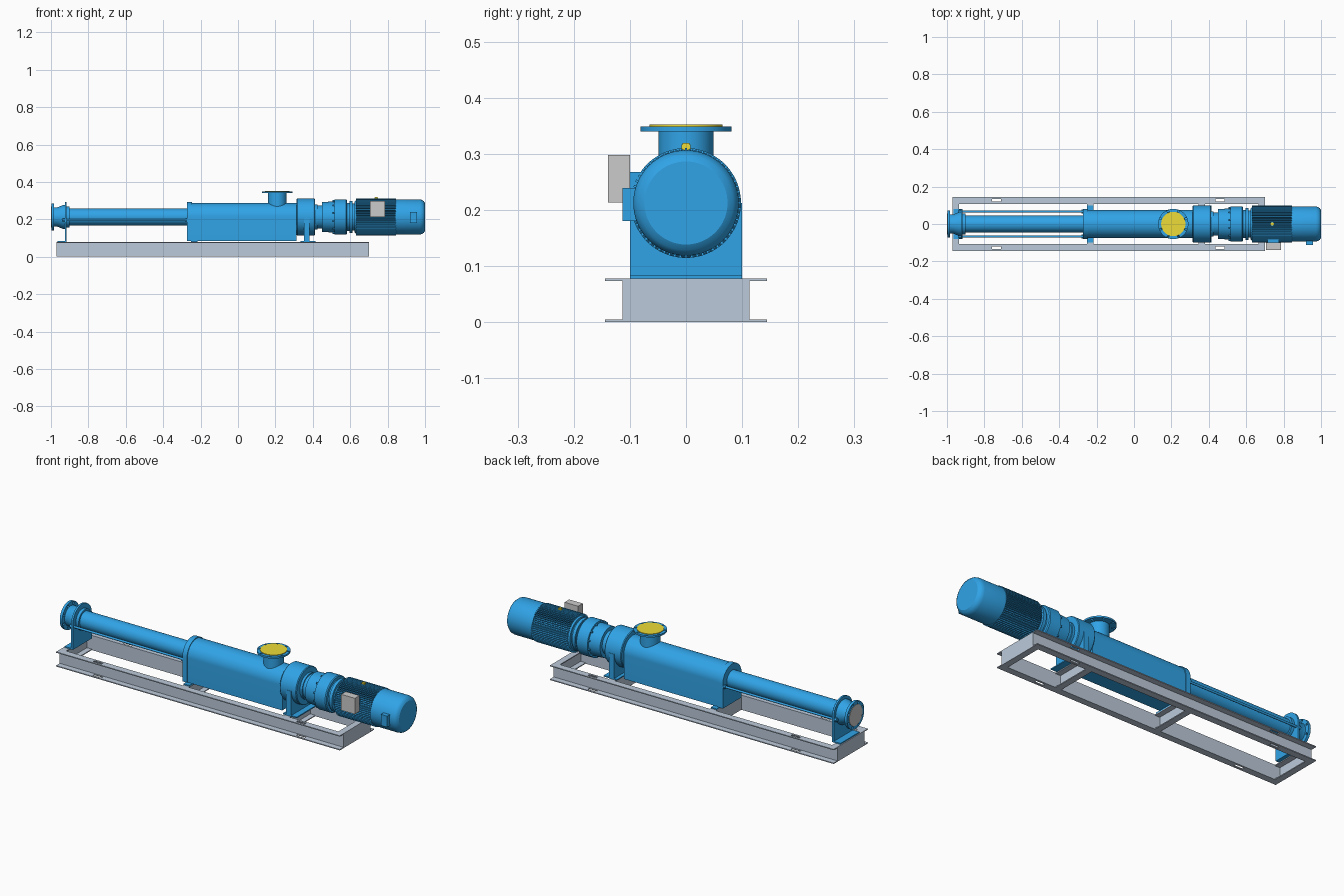
import bpy, bmesh
from math import sin, cos, pi, radians
from mathutils import Matrix

if "Cube" in bpy.data.objects:
    bpy.data.objects.remove(bpy.data.objects["Cube"])

AX = 0.2125  # height of the pump axis


def material(name, rgb):
    m = bpy.data.materials.new(name)
    m.diffuse_color = (*rgb, 1)
    m.use_nodes = True
    m.node_tree.nodes["Principled BSDF"].inputs["Base Color"].default_value = m.diffuse_color
    return m


BLUE = material("blue_paint", (0.03, 0.37, 0.80))
STEEL = material("frame_steel", (0.50, 0.59, 0.70))
GREY = material("grey", (0.65, 0.65, 0.65))
YELLOW = material("yellow", (0.85, 0.72, 0.04))


def finish(name, bm, mat, smooth=True):
    bmesh.ops.remove_doubles(bm, verts=bm.verts, dist=1e-6)
    bmesh.ops.recalc_face_normals(bm, faces=bm.faces)
    me = bpy.data.meshes.new(name)
    bm.to_mesh(me)
    bm.free()
    ob = bpy.data.objects.new(name, me)
    bpy.context.collection.objects.link(ob)
    if mat:
        me.materials.append(mat)
    if smooth:
        bpy.ops.object.select_all(action='DESELECT')
        ob.select_set(True)
        bpy.context.view_layer.objects.active = ob
        bpy.ops.object.shade_smooth_by_angle(angle=radians(30))
    return ob


def box(name, x, y, z, mat):
    bm = bmesh.new()
    bmesh.ops.create_cube(bm, size=1)
    for v in bm.verts:
        v.co = [lo + (c + 0.5) * (hi - lo) for c, (lo, hi) in zip(v.co, (x, y, z))]
    return finish(name, bm, mat, False)


def prism(name, pts, x0, x1, mat, smooth=True):
    """Extrude a (y, z) outline from x0 to x1."""
    bm = bmesh.new()
    f = bm.faces.new([bm.verts.new((x0, y, z)) for y, z in pts])
    ext = bmesh.ops.extrude_face_region(bm, geom=[f])["geom"]
    bmesh.ops.translate(bm, vec=(x1 - x0, 0, 0),
                        verts=[v for v in ext if isinstance(v, bmesh.types.BMVert)])
    return finish(name, bm, mat, smooth)


def lathe(name, prof, mat, centre=(0, 0, AX), upright=False, n=64):
    """Revolve (along, radius) points round the x axis, or z if upright."""
    prof = [(prof[0][0], 0)] + prof + [(prof[-1][0], 0)]
    cx, cy, cz = centre
    bm = bmesh.new()
    rings = []
    for h, r in prof:
        ring = []
        for i in range(n if r else 1):
            a, b = r * cos(2 * pi * i / n), r * sin(2 * pi * i / n)
            ring.append(bm.verts.new((cx + a, cy + b, cz + h) if upright
                                     else (cx + h, cy + a, cz + b)))
        rings.append(ring)
    for p, q in zip(rings, rings[1:]):
        for i in range(n):
            j = (i + 1) % n
            vs = [p[i % len(p)], p[j % len(p)], q[j % len(q)], q[i % len(q)]]
            bm.faces.new(list(dict.fromkeys(vs)))
    return finish(name, bm, mat)


def arch(name, x0, x1, r, base, mat=BLUE):
    """Half-round top with straight sides down to the base."""
    pts = [(r * cos(pi * i / 32), AX + r * sin(pi * i / 32)) for i in range(33)]
    return prism(name, pts + [(-r, base), (r, base)], x0, x1, mat)


def cut(ob, cutters):
    for c in cutters:
        c.hide_render = True
        m = ob.modifiers.new("hole", 'BOOLEAN')
        m.operation, m.object, m.solver = 'DIFFERENCE', c, 'EXACT'
    bpy.context.view_layer.objects.active = ob
    for m in list(ob.modifiers):
        if m.type == 'BOOLEAN':
            bpy.ops.object.modifier_apply(modifier=m.name)
    for c in cutters:
        bpy.data.objects.remove(c)


# Base frame: side channels with flanges outward, slotted for anchor bolts
T, H = 0.005, 0.078
for s, side in ((-1, "front"), (1, "back")):
    pts = [(0.108, 0), (0.144, 0), (0.144, T), (0.113, T),
           (0.113, H - T), (0.144, H - T), (0.144, H), (0.108, H)]
    rail = prism(f"{side}_frame_rail", [(s * y, z) for y, z in pts], -0.97, 0.70, STEEL, False)
    cut(rail, [box("slot_cutter", (x - 0.025, x + 0.025),
                   sorted((s * 0.119, s * 0.133)), (-0.01, 0.1), None) for x in (-0.735, 0.46)])

# Cross channels: web at x, flanges running in direction d
for i, (x, d) in enumerate(((-0.97, 1), (-0.25, 1), (0.345, 1), (0.70, -1))):
    w = 0.034 * d
    box(f"cross_web_{i}", sorted((x, x + T * d)), (-0.108, 0.108), (T, H - T), STEEL)
    for z, lvl in ((0, "bottom"), (H - T, "top")):
        box(f"cross_flange_{lvl}_{i}", sorted((x, x + w)), (-0.108, 0.108), (z, z + T), STEEL)

# Discharge end: bolted flange, flared neck, support plate and foot
flange = lathe("discharge_flange", [(-0.998, 0.073), (-0.984, 0.073)], BLUE)
cut(flange, [lathe("hole_cutter", [(-1.1, 0.006), (-0.9, 0.006)], None,
                   (0, 0.063 * cos(a), AX + 0.063 * sin(a)), n=12)
             for a in [pi / 8 + i * pi / 4 for i in range(8)]])
lathe("discharge_cover", [(-1.0, 0.055), (-0.997, 0.055)], GREY)
lathe("discharge_neck", [(-0.985, 0.052), (-0.965, 0.052), (-0.935, 0.064), (-0.924, 0.064)], BLUE)
arch("discharge_support", -0.926, -0.916, 0.08, H)
box("discharge_foot", (-0.965, -0.916), (-0.08, 0.08), (H, 0.084), BLUE)

# Stator tube, end collar and tie rods with nuts
lathe("stator_tube", [(-0.92, 0.045), (-0.26, 0.045)], BLUE)
lathe("stator_collar", [(-0.917, 0.055), (-0.9, 0.055)], BLUE)
for s, side in ((-1, "front"), (1, "back")):
    c = (0, s * 0.067, 0.196)
    lathe(f"{side}_tie_rod", [(-0.94, 0.006), (-0.26, 0.006)], BLUE, c, n=16)
    for x in (-0.938, -0.282):
        lathe(f"{side}_tie_rod_nut", [(x, 0.011), (x + 0.012, 0.011)], BLUE, c, n=6)

# Suction housing with its end plate and feet
arch("suction_housing", -0.25, 0.313, 0.075, 0.083)
arch("housing_end_plate", -0.272, -0.245, 0.079, 0.083)
box("housing_foot", (-0.25, -0.216), (-0.1, 0.1), (H, 0.084), BLUE)

# Inlet branch with bolted flange and yellow cover
I = (0.21, 0, 0)
lathe("inlet_neck", [(0.26, 0.049), (0.341, 0.049)], BLUE, I, True)
inlet = lathe("inlet_flange", [(0.34, 0.081), (0.349, 0.081)], BLUE, I, True)
cut(inlet, [lathe("hole_cutter", [(0.3, 0.005), (0.4, 0.005)], None,
                  (0.21 + 0.0735 * cos(a), 0.0735 * sin(a), 0), True, 12)
            for a in [pi / 8 + i * pi / 4 for i in range(8)]])
lathe("inlet_cover", [(0.348, 0.065), (0.352, 0.065)], YELLOW, I, True)

# Bearing housing on its pedestal
lathe("bearing_housing", [(0.313, 0.095), (0.317, 0.098), (0.408, 0.098), (0.412, 0.095)], BLUE)
arch_pts = [(-0.1, H), (0.1, H), (0.1, AX), (-0.1, AX)]
prism("pedestal_plate", arch_pts, 0.353, 0.383, BLUE, False)
box("pedestal_foot", (0.335, 0.415), (-0.1, 0.1), (H, 0.084), BLUE)

# Gearbox with stepped rings and bolts
lathe("gearbox", [(0.41, 0.068), (0.425, 0.068), (0.425, 0.062), (0.45, 0.062), (0.45, 0.08),
                  (0.515, 0.083), (0.515, 0.094), (0.578, 0.094), (0.583, 0.09), (0.583, 0.075),
                  (0.595, 0.075), (0.595, 0.085), (0.612, 0.085), (0.612, 0.072), (0.64, 0.072)], BLUE)
for i in range(12):
    a = 2 * pi * (i + 0.5) / 12
    lathe(f"gearbox_bolt_{i}", [(0.506, 0.005), (0.516, 0.005)], BLUE,
          (0, 0.0885 * cos(a), AX + 0.0885 * sin(a)), n=6)

# Motor: finned body and rounded fan cover
N = 60
fins = []
for i in range(N):
    for t, r in ((-0.28, 0.087), (-0.2, 0.098), (0.2, 0.098), (0.28, 0.087)):
        a = 2 * pi * (i + t) / N
        fins.append((r * cos(a), AX + r * sin(a)))
prism("motor_finned_body", fins, 0.632, 0.845, BLUE, False)
lathe("motor_end_shield", [(0.624, 0.084), (0.634, 0.09)], BLUE)
lathe("fan_cover", [(0.843, 0.094), (0.972, 0.094), (0.985, 0.091), (0.994, 0.084), (1.0, 0.074)], BLUE)

# Motor fittings: terminal box, side box, lifting eye
box("terminal_box", (0.705, 0.785), (-0.139, -0.1), (0.213, 0.298), GREY)
box("terminal_box_base", (0.715, 0.775), (-0.101, -0.07), (0.222, 0.268), BLUE)
box("fan_cover_side_box", (0.92, 0.957), (-0.113, -0.08), (0.18, 0.239), BLUE)
bm = bmesh.new()
bmesh.ops.create_cube(bm, size=1, matrix=Matrix.Translation((0.74, 0, 0.313)) @
                      Matrix.Diagonal((0.018, 0.016, 0.012, 1)))
bmesh.ops.bevel(bm, geom=bm.edges[:], offset=0.002, segments=2, affect='EDGES')
finish("lifting_eye", bm, YELLOW)
